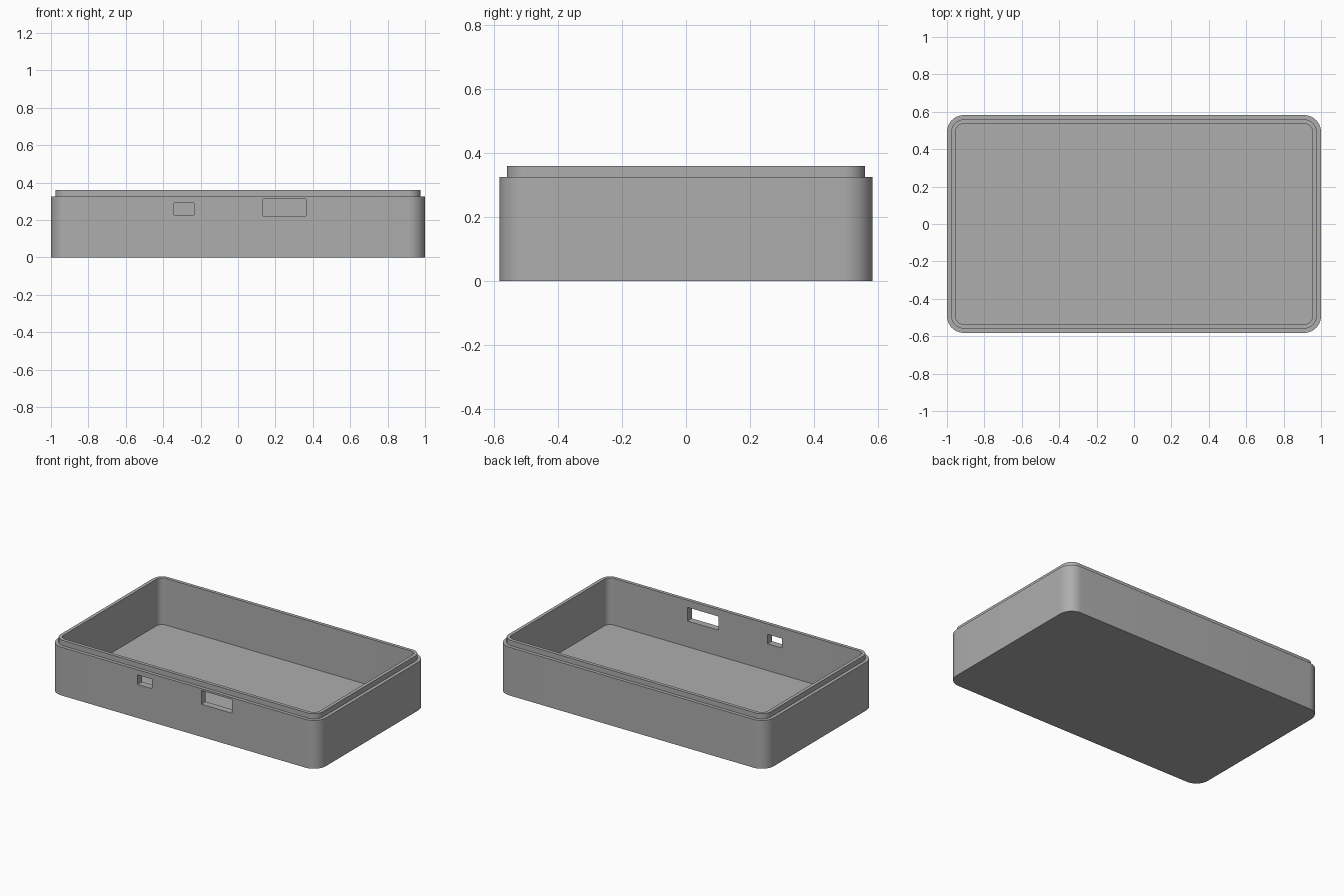
import bpy, bmesh, math
from mathutils import Matrix

default = bpy.data.objects.get("Cube")
if default:
    bpy.data.objects.remove(default, do_unlink=True)

HALF_X, HALF_Y = 1.0, 0.582
RADIUS, CORNER_STEPS = 0.09, 12
WALL, LIP_INSET = 0.046, 0.023
FLOOR, SHOULDER, TOP = 0.046, 0.325, 0.36

grey = bpy.data.materials.new("plain grey")
grey.use_nodes = True
colour = (0.42, 0.42, 0.42, 1)
grey.diffuse_color = colour
grey.node_tree.nodes["Principled BSDF"].inputs["Base Color"].default_value = colour


def make_object(name, bm):
    bmesh.ops.recalc_face_normals(bm, faces=bm.faces)
    mesh = bpy.data.meshes.new(name)
    bm.to_mesh(mesh)
    bm.free()
    mesh.materials.append(grey)
    obj = bpy.data.objects.new(name, mesh)
    bpy.context.collection.objects.link(obj)
    return obj


def rounded_ring(bm, inset, z):
    """Loop of vertices round a rounded rectangle, concentric at the corners."""
    r = RADIUS - inset
    ring = []
    for quarter, (sx, sy) in enumerate([(1, 1), (-1, 1), (-1, -1), (1, -1)]):
        for i in range(CORNER_STEPS + 1):
            a = (quarter + i / CORNER_STEPS) * math.pi / 2
            ring.append(bm.verts.new((sx * (HALF_X - RADIUS) + r * math.cos(a),
                                      sy * (HALF_Y - RADIUS) + r * math.sin(a), z)))
    return ring


# Tray: outside wall, shoulder, raised lip, inside wall and floor
bm = bmesh.new()
profile = [(0, 0), (0, SHOULDER), (LIP_INSET, SHOULDER),
           (LIP_INSET, TOP), (WALL, TOP), (WALL, FLOOR)]
rings = [rounded_ring(bm, inset, z) for inset, z in profile]
for low, high in zip(rings, rings[1:]):
    for i in range(len(low)):
        j = (i + 1) % len(low)
        bm.faces.new((low[i], low[j], high[j], high[i]))
bm.faces.new(rings[0])
bm.faces.new(rings[-1])
tray = make_object("enclosure_tray", bm)

# Port openings through the front wall: left x, right x, bottom z, top z
ports = {"small_port": (-0.341, -0.234, 0.226, 0.29),
         "large_port": (0.134, 0.364, 0.22, 0.312)}
cutters = []
for name, (x0, x1, z0, z1) in ports.items():
    bm = bmesh.new()
    bmesh.ops.create_cube(bm, size=1, matrix=Matrix.Translation(
        ((x0 + x1) / 2, -HALF_Y + WALL / 2, (z0 + z1) / 2))
        @ Matrix.Diagonal((x1 - x0, WALL * 3, z1 - z0, 1)))
    cutter = make_object(name + "_cutter", bm)
    cutter.hide_render = True
    cutters.append(cutter)
    cut = tray.modifiers.new(name, "BOOLEAN")
    cut.operation = "DIFFERENCE"
    cut.solver = "EXACT"
    cut.object = cutter

# Apply the openings, then smooth the rounded corners only
bpy.ops.object.select_all(action="DESELECT")
tray.select_set(True)
bpy.context.view_layer.objects.active = tray
for name in ports:
    bpy.ops.object.modifier_apply(modifier=name)
for cutter in cutters:
    bpy.data.objects.remove(cutter, do_unlink=True)
bpy.ops.object.shade_smooth_by_angle(angle=math.radians(30))
